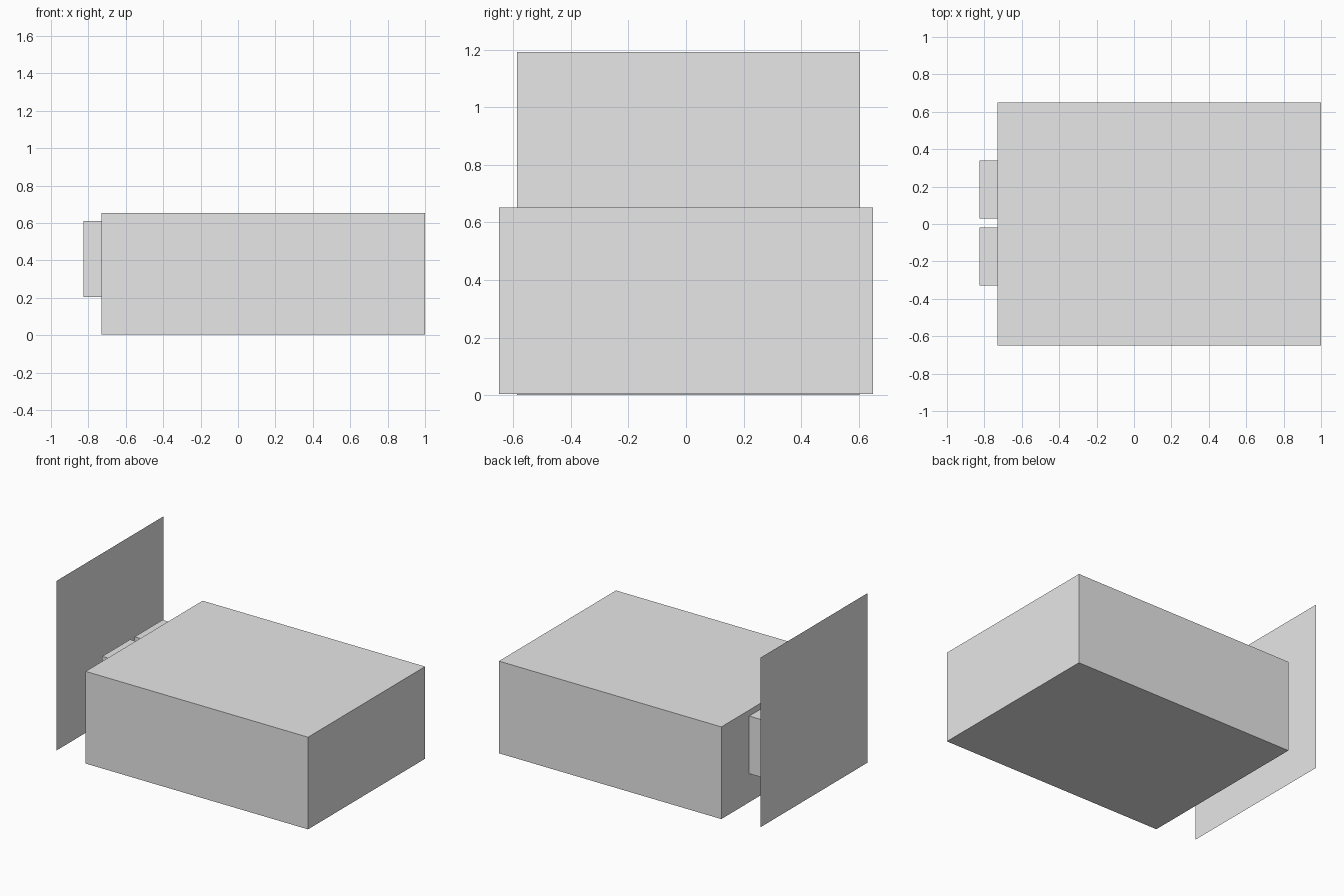
import bpy
import bmesh
from mathutils import Matrix, Vector

# Remove the default cube
cube = bpy.data.objects.get("Cube")
if cube:
    bpy.data.objects.remove(cube, do_unlink=True)

# Single grey material
grey = bpy.data.materials.new("light_grey")
grey.use_nodes = True
colour = (0.8, 0.8, 0.8, 1)
grey.diffuse_color = colour
grey.node_tree.nodes["Principled BSDF"].inputs["Base Color"].default_value = colour


def add_object(name, bm):
    mesh = bpy.data.meshes.new(name)
    bm.to_mesh(mesh)
    bm.free()
    mesh.materials.append(grey)
    obj = bpy.data.objects.new(name, mesh)
    bpy.context.collection.objects.link(obj)
    return obj


def box(name, low, high):
    low, high = Vector(low), Vector(high)
    bm = bmesh.new()
    bmesh.ops.create_cube(bm, size=1)
    bmesh.ops.scale(bm, vec=high - low, verts=bm.verts)
    bmesh.ops.translate(bm, vec=(low + high) / 2, verts=bm.verts)
    return add_object(name, bm)


def wall_panel(name, x, y_range, z_range):
    bm = bmesh.new()
    (y0, y1), (z0, z1) = y_range, z_range
    corners = [(x, y0, z0), (x, y1, z0), (x, y1, z1), (x, y0, z1)]
    bm.faces.new([bm.verts.new(c) for c in corners])
    return add_object(name, bm)


# Main body
box("main_body", (-0.73, -0.65, 0.004), (1, 0.65, 0.652))

# Pair of blocks on the end of the body
for name, y0 in (("front_end_block", -0.33), ("back_end_block", 0.03)):
    box(name, (-0.825, y0, 0.205), (-0.73, y0 + 0.31, 0.61))

# Thin upright panel standing clear of the blocks
wall_panel("upright_panel", -1, (-0.587, 0.602), (0, 1.192))
